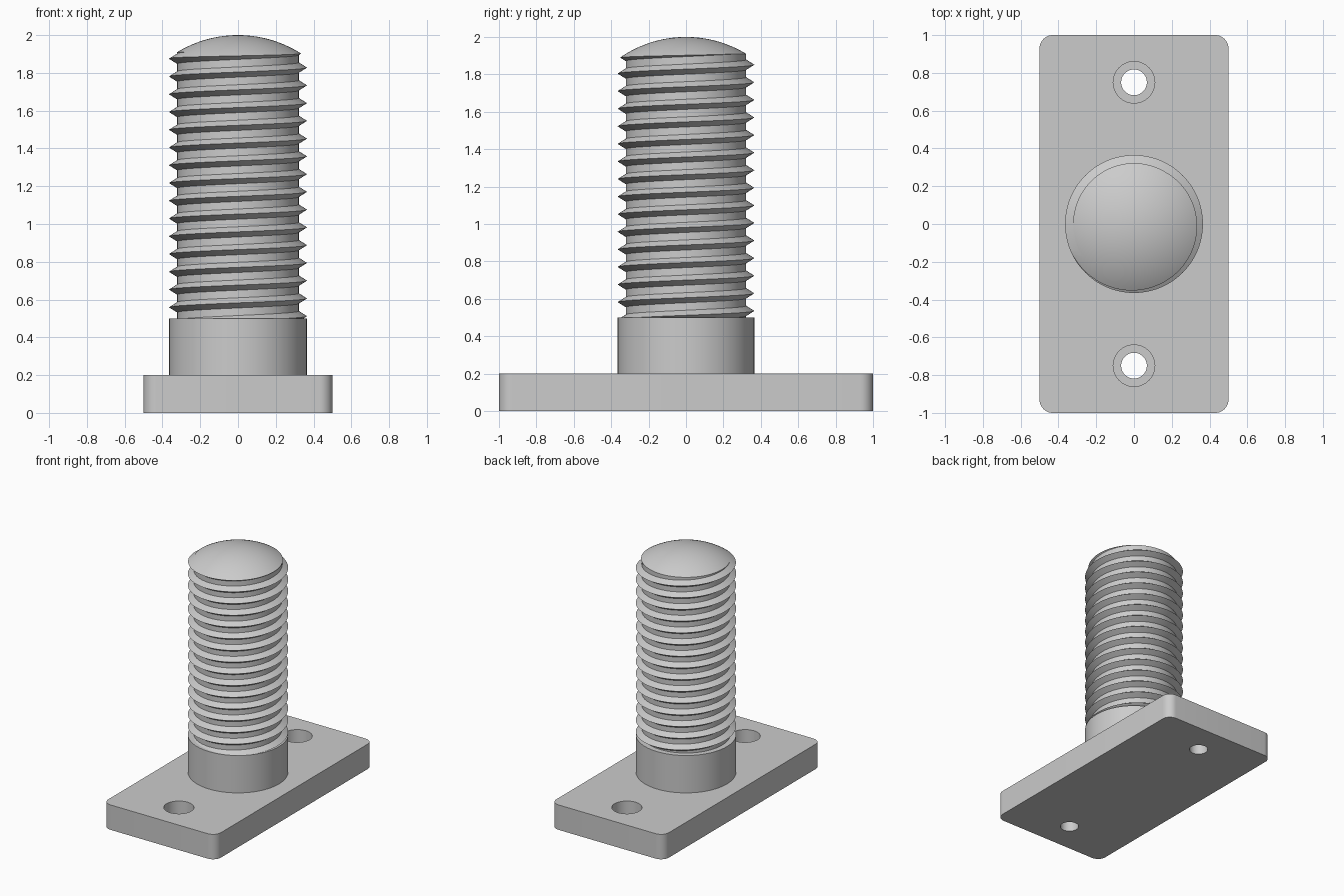
import bpy, bmesh
from math import sin, cos, pi, sqrt

if "Cube" in bpy.data.objects:
    bpy.data.objects.remove(bpy.data.objects["Cube"], do_unlink=True)

steel = bpy.data.materials.new("light grey steel")
steel.use_nodes = True
GREY = (0.6, 0.6, 0.6, 1.0)
steel.diffuse_color = GREY
steel.node_tree.nodes["Principled BSDF"].inputs["Base Color"].default_value = GREY

SEG = 96            # segments around the stud
CREST, ROOT = 0.365, 0.322
PITCH = 0.094
FLANK = 0.027       # half height of the thread ridge
DOME = 0.62         # dome sphere radius


def finish(bm, name):
    bmesh.ops.recalc_face_normals(bm, faces=bm.faces)
    mesh = bpy.data.meshes.new(name)
    bm.to_mesh(mesh)
    bm.free()
    mesh.materials.append(steel)
    obj = bpy.data.objects.new(name, mesh)
    bpy.context.collection.objects.link(obj)
    return obj


def lathe(name, profile, x=0, y=0, seg=SEG):
    """Revolve (radius, z) points that start and end on the axis."""
    bm = bmesh.new()
    verts = [bm.verts.new((r, 0, z)) for r, z in profile]
    edges = [bm.edges.new(pair) for pair in zip(verts, verts[1:])]
    bmesh.ops.spin(bm, geom=verts + edges, cent=(0, 0, 0), axis=(0, 0, 1),
                   angle=2 * pi, steps=seg, use_duplicate=False)
    bmesh.ops.remove_doubles(bm, verts=bm.verts, dist=1e-5)
    bmesh.ops.translate(bm, verts=bm.verts, vec=(x, y, 0))
    return finish(bm, name)


def select(obj):
    bpy.ops.object.select_all(action='DESELECT')
    obj.select_set(True)
    bpy.context.view_layer.objects.active = obj


def boolean(obj, cutter, operation):
    select(obj)
    mod = obj.modifiers.new("cut", 'BOOLEAN')
    mod.operation = operation
    mod.solver = 'EXACT'
    mod.object = cutter
    bpy.ops.object.modifier_apply(modifier=mod.name)
    bpy.data.objects.remove(cutter, do_unlink=True)


def smooth(obj):
    select(obj)
    bpy.ops.object.shade_smooth_by_angle(angle=pi / 6)


# Base plate with rounded vertical corners
bm = bmesh.new()
bmesh.ops.create_cube(bm, size=1)
bmesh.ops.scale(bm, vec=(1, 2, 0.2), verts=bm.verts)
bmesh.ops.translate(bm, vec=(0, 0, 0.1), verts=bm.verts)
upright = [e for e in bm.edges if abs(e.verts[0].co.z - e.verts[1].co.z) > 0.1]
bmesh.ops.bevel(bm, geom=upright, offset=0.07, segments=10, profile=0.5,
                affect='EDGES')
plate = finish(bm, "base_plate")

# Counterbored screw holes
for y in (-0.75, 0.75):
    hole = lathe("hole_cutter", [(0, -0.1), (0.068, -0.1), (0.068, 0.08),
                                 (0.11, 0.08), (0.11, 0.3), (0, 0.3)], y=y, seg=48)
    boolean(plate, hole, 'DIFFERENCE')
smooth(plate)

# Plain collar below the thread
collar = lathe("collar", [(0, 0.15), (CREST, 0.15), (CREST, 0.5), (0, 0.5)])
smooth(collar)

# Threaded rod: one helical sheet whose last column joins the first a turn higher
START, TURNS = 0.324, 18
ridge = [(ROOT, -FLANK), (CREST, 0), (ROOT, FLANK)]
bm = bmesh.new()
columns = []
for j in range(SEG):
    a = 2 * pi * j / SEG
    columns.append([bm.verts.new((r * cos(a), r * sin(a),
                                  START + PITCH * (k + j / SEG) + dz))
                    for k in range(TURNS) for r, dz in ridge])
for j in range(SEG):
    here = columns[j]
    beside = columns[j + 1] if j + 1 < SEG else columns[0][len(ridge):]
    for i in range(min(len(here), len(beside)) - 1):
        bm.faces.new((here[i], beside[i], beside[i + 1], here[i + 1]))
# The last column lacks its upper rows, so both open rims close to a point
rims = [e for e in bm.edges if e.is_boundary]
low = bm.verts.new((0, 0, 0.2))
high = bm.verts.new((0, 0, 2.3))
for e in rims:
    tip = low if e.verts[0].co.z < 1 else high
    bm.faces.new((e.verts[0], e.verts[1], tip))
rod = finish(bm, "threaded_rod")

# Trim the rod to a flat foot and a domed top
RIM, RINGS = 0.42, 20
dome = [(RIM * (1 - i / RINGS)) for i in range(RINGS + 1)]
envelope = lathe("dome_trim", [(0, 0.5), (RIM, 0.5)] +
                 [(r, 2 - DOME + sqrt(DOME ** 2 - r ** 2)) for r in dome])
boolean(rod, envelope, 'INTERSECT')
smooth(rod)
